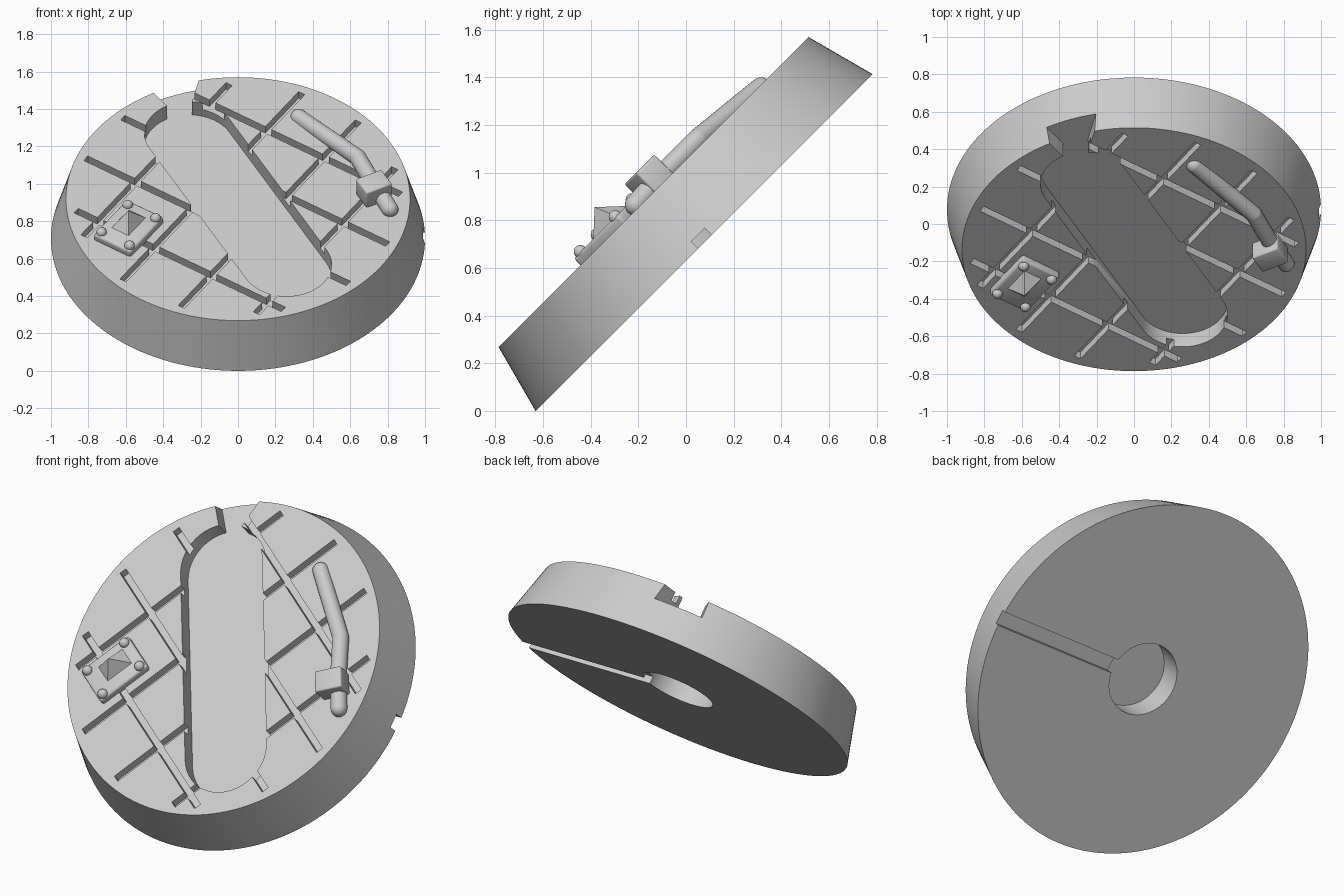
import bpy, bmesh, math
from mathutils import Matrix, Vector

if "Cube" in bpy.data.objects:
    bpy.data.objects.remove(bpy.data.objects["Cube"])

# Everything is built flat (z = disc axis), then leaned back by this frame
TILT = Matrix.Translation((0, 0.076, 0.707)) @ Matrix.Rotation(math.radians(45), 4, 'X')
TOP = 0.30
FLOOR = 0.20

grey = bpy.data.materials.new("light_grey")
grey.use_nodes = True
colour = (0.6, 0.6, 0.6, 1)
grey.diffuse_color = colour
grey.node_tree.nodes["Principled BSDF"].inputs["Base Color"].default_value = colour


def make(name, bm):
    bmesh.ops.recalc_face_normals(bm, faces=bm.faces)
    mesh = bpy.data.meshes.new(name)
    bm.to_mesh(mesh)
    bm.free()
    mesh.materials.append(grey)
    ob = bpy.data.objects.new(name, mesh)
    bpy.context.collection.objects.link(ob)
    return ob


def cone(name, r1, r2, z0, z1, sides):
    bm = bmesh.new()
    bmesh.ops.create_cone(bm, cap_ends=True, segments=sides, radius1=r1, radius2=r2, depth=z1 - z0,
                          matrix=Matrix.Translation((0, 0, (z0 + z1) / 2)))
    return make(name, bm)


def box(name, centre, size, angle=0.0, bevel=0.0):
    bm = bmesh.new()
    m = (Matrix.Translation(centre) @ Matrix.Rotation(math.radians(angle), 4, 'Z')
         @ Matrix.Diagonal((*size, 1)))
    bmesh.ops.create_cube(bm, size=1, matrix=m)
    if bevel:
        bmesh.ops.bevel(bm, geom=bm.edges[:], offset=bevel, segments=3, profile=0.5, affect='EDGES')
    return make(name, bm)


def prism(name, outline, z0, z1):
    bm = bmesh.new()
    face = bm.faces.new([bm.verts.new((x, y, z0)) for x, y in outline])
    top = bmesh.ops.extrude_face_region(bm, geom=[face])["geom"]
    bmesh.ops.translate(bm, vec=(0, 0, z1 - z0),
                        verts=[v for v in top if isinstance(v, bmesh.types.BMVert)])
    return make(name, bm)


def cut(target, cutters):
    for c in cutters:
        mod = target.modifiers.new("cut", 'BOOLEAN')
        mod.operation = 'DIFFERENCE'
        mod.solver = 'EXACT'
        mod.object = c
    graph = bpy.context.evaluated_depsgraph_get()
    result = bpy.data.meshes.new_from_object(target.evaluated_get(graph))
    target.modifiers.clear()
    target.data = result
    for c in cutters:
        bpy.data.objects.remove(c)


# Tapered disc
disc = cone("disc_base", 1.0, 0.92, 0, TOP, 160)

# Long round-ended recess with an opening through the rim
axis = math.radians(117.7)
outline = []
for end in (0, math.pi):
    cx, cy = 0.56 * math.cos(axis + end), 0.56 * math.sin(axis + end)
    for i in range(25):
        a = axis + end - math.pi / 2 + math.pi * i / 24
        outline.append((cx + 0.24 * math.cos(a), cy + 0.24 * math.sin(a)))
cutters = [prism("recess_cutter", outline, FLOOR, 0.5),
           prism("notch_cutter", [(-0.37, 0.69), (-0.25, 0.72), (-0.18, 1.03), (-0.53, 0.91)], FLOOR, 0.5)]

# Lattice of grooves, each ending on a common circle
for angle, offsets in ((-34, (-0.557, -0.2, 0.165, 0.515)), (56, (-0.565, -0.205, 0.165, 0.525))):
    normal = math.radians(angle + 90)
    for d in offsets:
        length = 2 * math.sqrt(0.87 ** 2 - d * d)
        cutters.append(box("groove_cutter", (d * math.cos(normal), d * math.sin(normal), TOP),
                           (length, 0.04, 0.1), angle))

# Underside: round socket and a channel out to the left edge
cutters.append(cone("socket_cutter", 0.205, 0.205, -0.1, 0.15, 64))
cutters.append(box("channel_cutter", (0.65, 0.005, 0), (1.0, 0.08, 0.084)))
cut(disc, cutters)
parts = [disc]

# Bolted plate with a pyramid, lined up with the grooves
centre = Vector((-0.585, -0.24, 0))
turn = Matrix.Rotation(math.radians(-34), 4, 'Z')
parts.append(box("stud_plate", centre + Vector((0, 0, 0.31)), (0.24, 0.32, 0.06), -34, 0.015))
bm = bmesh.new()
bmesh.ops.create_cone(bm, cap_ends=True, segments=4, radius1=math.sqrt(2), radius2=0, depth=0.1,
                      matrix=Matrix.Translation(centre + Vector((0, 0.02, 0.38))) @ turn
                      @ Matrix.Diagonal((0.06, 0.09, 1, 1)) @ Matrix.Rotation(math.pi / 4, 4, 'Z'))
parts.append(make("stud_pyramid", bm))
bm = bmesh.new()
for sx in (-1, 1):
    for sy in (-1, 1):
        p = centre + turn @ Vector((0.09 * sx, 0.125 * sy, 0.34))
        bmesh.ops.create_uvsphere(bm, u_segments=20, v_segments=12, radius=0.028,
                                  matrix=Matrix.Translation(p))
parts.append(make("plate_bolts", bm))

# Bent handle: round rods joined by balls
path = [Vector(p) for p in ((0.325, 0.627, 0.29), (0.64, 0.29, 0.325),
                            (0.727, 0.085, 0.325), (0.813, -0.092, 0.315))]
bm = bmesh.new()
for p in path:
    bmesh.ops.create_uvsphere(bm, u_segments=24, v_segments=14, radius=0.045,
                              matrix=Matrix.Translation(p))
for a, b in zip(path, path[1:]):
    m = Matrix.Translation((a + b) / 2) @ (b - a).to_track_quat('Z', 'Y').to_matrix().to_4x4()
    bmesh.ops.create_cone(bm, cap_ends=False, segments=24, radius1=0.045, radius2=0.045,
                          depth=(b - a).length, matrix=m)
parts.append(make("handle_rod", bm))
parts.append(box("handle_block", (0.727, 0.025, 0.35), (0.155, 0.125, 0.12), 28, 0.01))

# Lean everything back and shade
bpy.ops.object.select_all(action='DESELECT')
for ob in parts:
    ob.matrix_world = TILT
    ob.select_set(True)
bpy.context.view_layer.objects.active = disc
bpy.ops.object.shade_smooth_by_angle(angle=math.radians(30))
